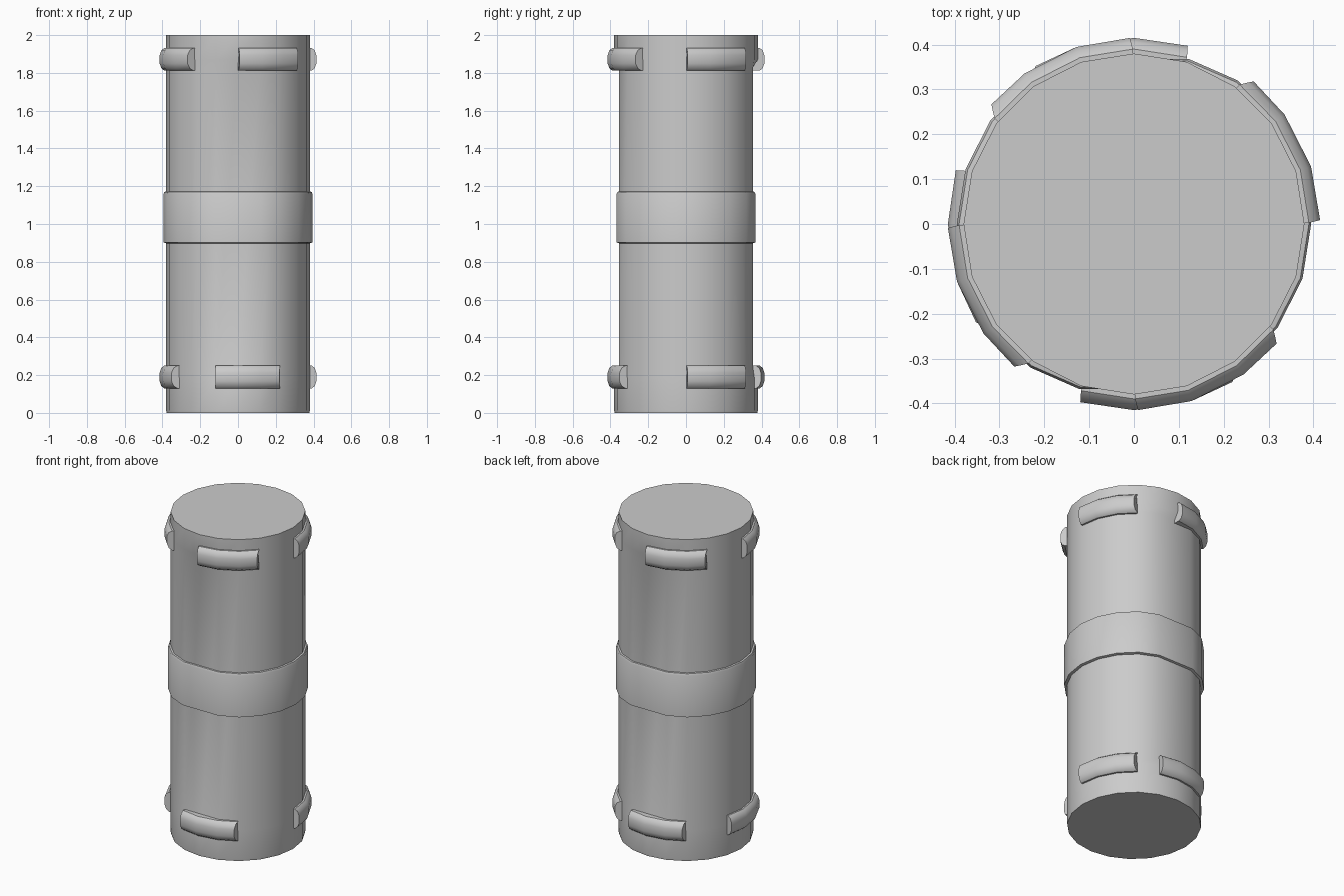
import bpy, bmesh
from math import sin, cos, radians

if "Cube" in bpy.data.objects:
    bpy.data.objects.remove(bpy.data.objects["Cube"])

SIDES = 20


def finish(name, bm, angle=30):
    bmesh.ops.recalc_face_normals(bm, faces=bm.faces[:])
    me = bpy.data.meshes.new(name)
    bm.to_mesh(me)
    bm.free()
    ob = bpy.data.objects.new(name, me)
    bpy.context.collection.objects.link(ob)
    bpy.ops.object.select_all(action='DESELECT')
    ob.select_set(True)
    bpy.context.view_layer.objects.active = ob
    bpy.ops.object.shade_smooth_by_angle(angle=radians(angle))
    return ob


def bridge(bm, a, b):
    n = len(a)
    for i in range(n):
        j = (i + 1) % n
        bm.faces.new((a[i], a[j], b[j], b[i]))


def tube(name, profile):
    # profile entries: radius, height, limit of y (flattened front and back)
    bm = bmesh.new()
    rings = []
    for r, z, lim in profile:
        ring = []
        for i in range(SIDES):
            a = radians(360 / SIDES * i)
            y = max(-lim, min(lim, r * sin(a)))
            ring.append(bm.verts.new((r * cos(a), y, z)))
        rings.append(ring)
    for a, b in zip(rings, rings[1:]):
        bridge(bm, a, b)
    bm.faces.new(rings[0])
    bm.faces.new(rings[-1])
    return finish(name, bm)


# main cylinder, slightly flattened between the end caps
tube("body", [(0.378, 0, 1), (0.38, 0.012, 1), (0.38, 0.19, 1), (0.38, 0.235, 0.355),
              (0.38, 1.83, 0.355), (0.38, 1.87, 1), (0.38, 2.0, 1)])

# raised middle band
tube("middle_band", [(0.38, 0.898, 0.355), (0.395, 0.902, 0.368), (0.395, 1.158, 0.368),
                     (0.390, 1.170, 0.363), (0.38, 1.172, 0.355)])


# rounded grip pads wrapping 54 degrees of the rim
def pad(name, start, zc):
    section = [(0.345, -0.060), (0.390, -0.060), (0.406, -0.048), (0.415, -0.022),
               (0.415, 0.022), (0.406, 0.048), (0.390, 0.060), (0.345, 0.060)]
    bm = bmesh.new()
    rings = []
    for k, off in enumerate((0, 18, 36, 54)):
        ring = []
        for r, z in section:
            # end faces lean inward toward the outer surface
            lean = 4 * max(0, r - 0.38) / 0.035
            a = radians(start + off + (lean * 0.3 if k == 0 else -lean if k == 3 else 0))
            ring.append(bm.verts.new((r * cos(a), r * sin(a), zc + z)))
        rings.append(ring)
    for a, b in zip(rings, rings[1:]):
        bridge(bm, a, b)
    bm.faces.new(rings[0])
    bm.faces.new(rings[-1])
    finish(name, bm, 35)


for i, s in enumerate((0, 90, 180, 270)):
    pad(f"upper_pad_{i + 1}", s, 1.872)
for i, s in enumerate((0, 72, 162, 252)):
    pad(f"lower_pad_{i + 1}", s, 0.19)
